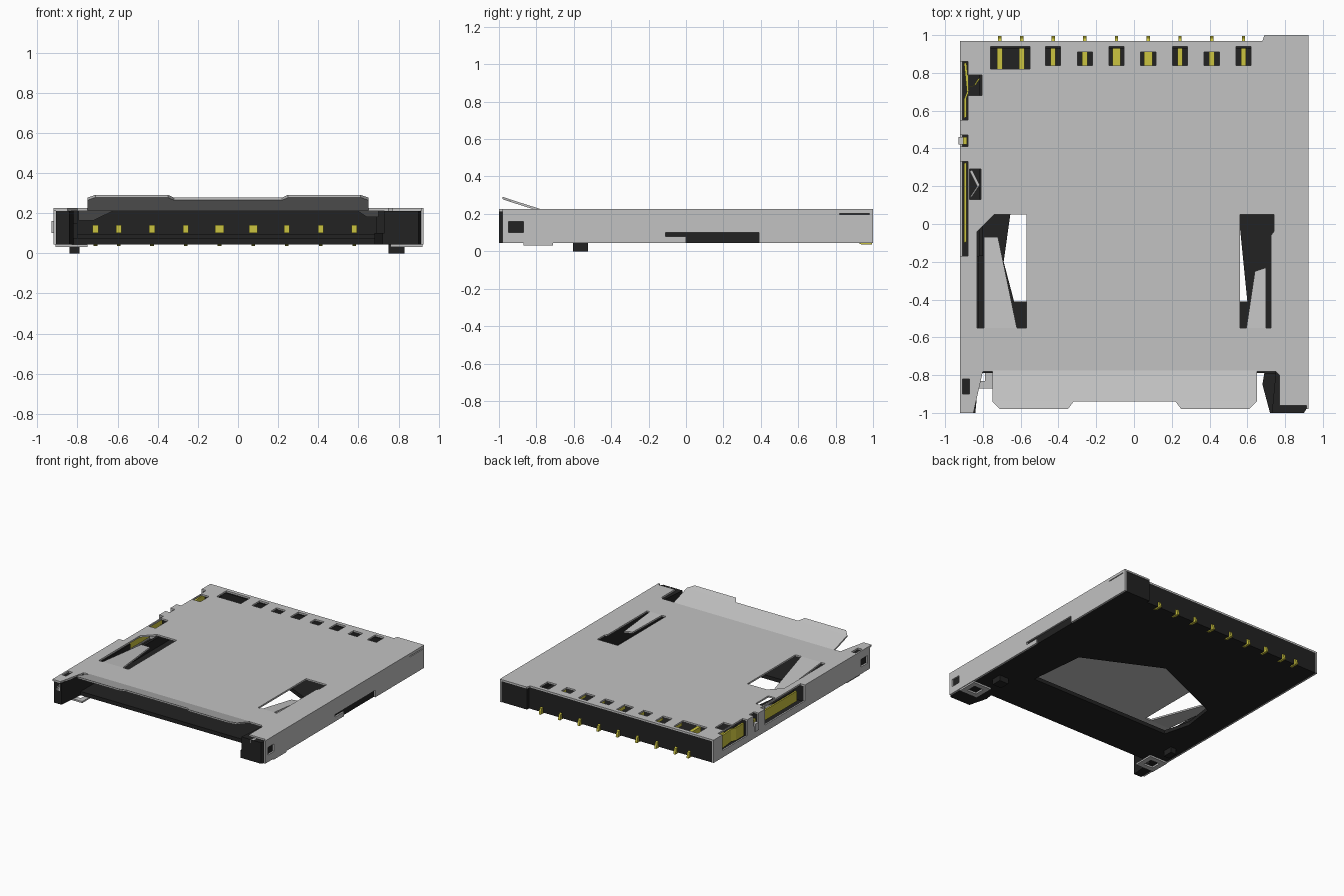
import bpy
from mathutils import Matrix

if "Cube" in bpy.data.objects:
    bpy.data.objects.remove(bpy.data.objects["Cube"])


def material(name, red, green, blue):
    color = (red, green, blue, 1)
    mat = bpy.data.materials.new(name)
    mat.use_nodes = True
    mat.diffuse_color = color
    mat.node_tree.nodes["Principled BSDF"].inputs["Base Color"].default_value = color
    return mat


steel = material("light steel", 0.54, 0.54, 0.54)
black = material("black plastic", 0.016, 0.016, 0.016)
gold = material("yellow contact", 0.6, 0.55, 0.05)

# Main levels of the socket
left, right, front, back = 0.925, -0.92, -1, 0.97
bottom, floor, roof, top = 0.045, 0.075, 0.212, 0.225
sheet = top - roof
inner_left, inner_right = left - sheet, right + sheet
slot_left, slot_right, mouth = 0.75, -0.82, -0.79
window_front, window_back = -0.55, 0.05
pitch = 0.168
contact_row = [pitch * (i - 2.55) for i in range(7)]
switch_gaps = [(0.55, 0.86), (0.41, 0.47), (-0.17, 0.33)]


def rect(x0, x1, y0, y1):
    return [(x0, y0), (x1, y0), (x1, y1), (x0, y1)]


def square(x, y, half_x, half_y):
    return rect(x - half_x, x + half_x, y - half_y, y + half_y)


def gapped_edge(edge, depth_of):
    """Points along an edge that steps inward at every switch gap."""
    points = []
    for start, end in switch_gaps:
        inner = depth_of(start, end)
        points += [(edge, end), (inner, end), (inner, start), (edge, start)]
    return points


def plate(name, mat, outline, low, high, holes=(), sideways=False, bend=None):
    """Extrude an outline with holes between two levels, upward or sideways."""
    curve = bpy.data.curves.new(name, "CURVE")
    curve.dimensions = "2D"
    curve.fill_mode = "BOTH"
    curve.extrude = (high - low) / 2
    for loop in [outline, *holes]:
        spline = curve.splines.new("POLY")
        spline.points.add(len(loop) - 1)
        for point, (u, v) in zip(spline.points, loop):
            point.co = (u, v, 0, 1)
        spline.use_cyclic_u = True
    helper = bpy.data.objects.new(name + " helper", curve)
    bpy.context.collection.objects.link(helper)
    graph = bpy.context.evaluated_depsgraph_get()
    mesh = bpy.data.meshes.new_from_object(helper.evaluated_get(graph))
    bpy.data.objects.remove(helper)
    mesh.transform(Matrix.Translation((0, 0, (low + high) / 2)))
    for vert in mesh.vertices:
        if sideways:
            vert.co = vert.co.zxy
        if bend:
            vert.co.z += bend(vert.co.y)
    mesh.materials.clear()
    mesh.materials.append(mat)
    for face in mesh.polygons:
        face.material_index = 0
        face.use_smooth = False
    obj = bpy.data.objects.new(name, mesh)
    bpy.context.collection.objects.link(obj)


def ribbon(name, mat, path, low, high):
    """Upright bent strip following a path seen from above."""
    reverse_side = [(x + sheet, y + sheet / 2) for x, y in reversed(path)]
    plate(name, mat, path + reverse_side, low, high)


# Metal cover with entry cutout, switch notches, windows and contact ports
cover = [(right, front), (-0.85, front), (-0.8, -0.78), (slot_left, -0.78),
         (0.77, -0.8), (0.77, -0.96), (left, -0.96), (left, 1), (0.69, 1),
         (0.68, back), (right, back)]
cover += gapped_edge(right, lambda start, end: right + 0.04)
holes = [
    [(-0.83, window_front), (-0.57, window_front), (-0.57, window_back),
     (-0.74, window_back), (-0.83, -0.04)],
    [(0.56, window_front), (0.725, window_front), (0.725, -0.06), (0.74, -0.04),
     (0.74, window_back), (0.56, window_back)],
    square(-0.89, -0.86, 0.02, 0.04),
    square(-0.84, 0.735, 0.035, 0.055),
    square(-0.84, 0.21, 0.03, 0.08),
    square(-0.655, 0.88, 0.105, 0.06)]
for i, x in enumerate(contact_row):
    holes.append(square(x, 0.89 if i % 2 == 0 else 0.875, 0.04, 0.05 if i % 2 == 0 else 0.035))
plate("top_cover", steel, cover, roof, top, holes)

# Raised entry flap, mirrored about its own middle
half_flap = [(0.7, -0.775), (0.7, -0.94), (0.66, -0.98), (0.3, -0.98), (0.27, -0.94)]
flap = [(x - 0.05, y) for x, y in half_flap]
flap += [(-x - 0.05, y) for x, y in reversed(half_flap)]
plate("entry_flap", steel, flap, roof, top, bend=lambda y: max(0, mouth - y) * 0.35)

# Card pressure tongues dipping into the windows
tongues = {
    "right_tongue": [(-0.795, window_front), (-0.62, window_front), (-0.72, -0.07),
                     (-0.795, -0.07)],
    "left_tongue": [(0.595, window_front), (0.7, window_front), (0.7, -0.23), (0.64, -0.25)]}
for name, outline in tongues.items():
    plate(name, steel, outline, roof, top, bend=lambda y: (window_front - y) * 0.1)

# Metal side walls, drawn as depth and height
inspection_hole = square(-0.91, 0.13, 0.04, 0.03)
left_profile = [(-0.98, bottom), (0, bottom), (0, 0.08), (-0.11, 0.08), (-0.11, 0.1),
                (0.39, 0.1), (0.39, bottom), (1, bottom), (1, top), (-0.98, top)]
plate("left_side_wall", steel, left_profile, inner_left, left,
      [inspection_hole, square(0.9, 0.2, 0.08, 0.003)], sideways=True)
right_profile = [(-0.98, bottom), (back, bottom)]
right_profile += [(y, z) for z, y in
                  gapped_edge(top, lambda start, end: 0.14 if end - start < 0.1 else 0.1)]
right_profile[2:2] = [(back, top)]
right_profile.append((-0.98, top))
plate("right_side_wall", steel, right_profile, right, inner_right,
      [inspection_hole], sideways=True)
plate("side_latch", steel, square(-0.915, 0.44, 0.015, 0.02), 0.1, 0.16)

# Plastic floor with its large opening
opening = [(-0.635, -0.41), (0.6, -0.41), (0.555, 0.04), (-0.03, 0.32),
           (-0.655, window_back), (-0.69, -0.2)]
plate("base_floor", black, rect(inner_right, inner_left, mouth, back), bottom, floor, [opening])

# Plastic side rails and entry guide
gap_start = switch_gaps[-1][0]
plate("left_rail", black, [(0.73, front), (0.9, front), (inner_left, -0.98), (inner_left, back),
                           (slot_left, back), (slot_left, mouth)], bottom, roof)
plate("left_guide", black, [(0.72, front), (slot_left, front), (slot_left, mouth),
                            (0.69, mouth), (0.68, -0.85)], bottom, 0.1)
plate("right_rail", black, [(inner_right, front), (-0.84, front), (slot_right, mouth),
                            (slot_right, gap_start), (inner_right, gap_start)], bottom, roof)

# Recessed bed for the card switches, with posts between the gaps
plate("switch_bed", black, rect(inner_right, -0.8, gap_start, back), bottom, 0.09)
plate("switch_inner_wall", black, rect(slot_right, -0.8, gap_start, back), bottom, 0.15)
for y in (0.37, 0.51, 0.91):
    plate("switch_post", black, rect(inner_right, -0.8, y - 0.03, y + 0.03), bottom, roof)

# Rear housing
plate("rear_wall", black, rect(inner_right, inner_left, 0.93, back), bottom, roof)
plate("rear_corner", black, rect(0.69, inner_left, 0.9, 0.995), bottom, roof)
plate("contact_bed", black, rect(slot_right, slot_left, 0.72, back), bottom, 0.095)

# Contacts with hooked solder tails
tail = [(0.92, bottom), (0.94, 0.036), (0.995, 0.036), (0.985, 0.08), (back, 0.085)]
for x in [-0.71, -0.595, *contact_row]:
    half = 0.022 if abs(x) < 0.1 else 0.014
    plate("contact_spring", gold, square(x, 0.81, half, 0.13), 0.1, 0.14)
    plate("solder_tail", gold, tail, x - 0.009, x + 0.009, sideways=True)

# Card detection switches
ribbon("rear_switch_strip", gold, [(-0.9, 0.56), (-0.9, 0.66), (-0.885, 0.7), (-0.9, 0.85)],
       0.1, 0.2)
ribbon("rear_switch_arm", gold, [(-0.885, 0.72), (-0.85, 0.73), (-0.825, 0.77)], 0.12, 0.18)
ribbon("front_switch_strip", gold, [(-0.9, -0.1), (-0.9, 0.32)], 0.12, 0.2)
ribbon("front_switch_arm", steel, [(-0.87, 0.14), (-0.83, 0.2), (-0.87, 0.28)], 0.12, 0.18)
plate("middle_switch_pin", gold, square(-0.895, 0.44, 0.01, 0.02), 0.1, 0.18)

# Board pegs, pierced solder tabs and folded corner lugs on both sides
for side, peg_x, peg_half, tab_x, lug_x in [("left", 0.79, 0.04, 0.84, 0.82),
                                            ("right", -0.815, 0.025, -0.83, -0.87)]:
    plate(side + "_peg", black, square(peg_x, -0.565, peg_half, 0.04), 0, bottom)
    plate(side + "_solder_tab", steel, square(tab_x, mouth, 0.08, 0.08),
          bottom - sheet, bottom, [square(tab_x, mouth, 0.04, 0.04)])
    plate(side + "_front_lug", steel, square(lug_x, -0.98, 0.015, 0.02), 0.15, roof)
